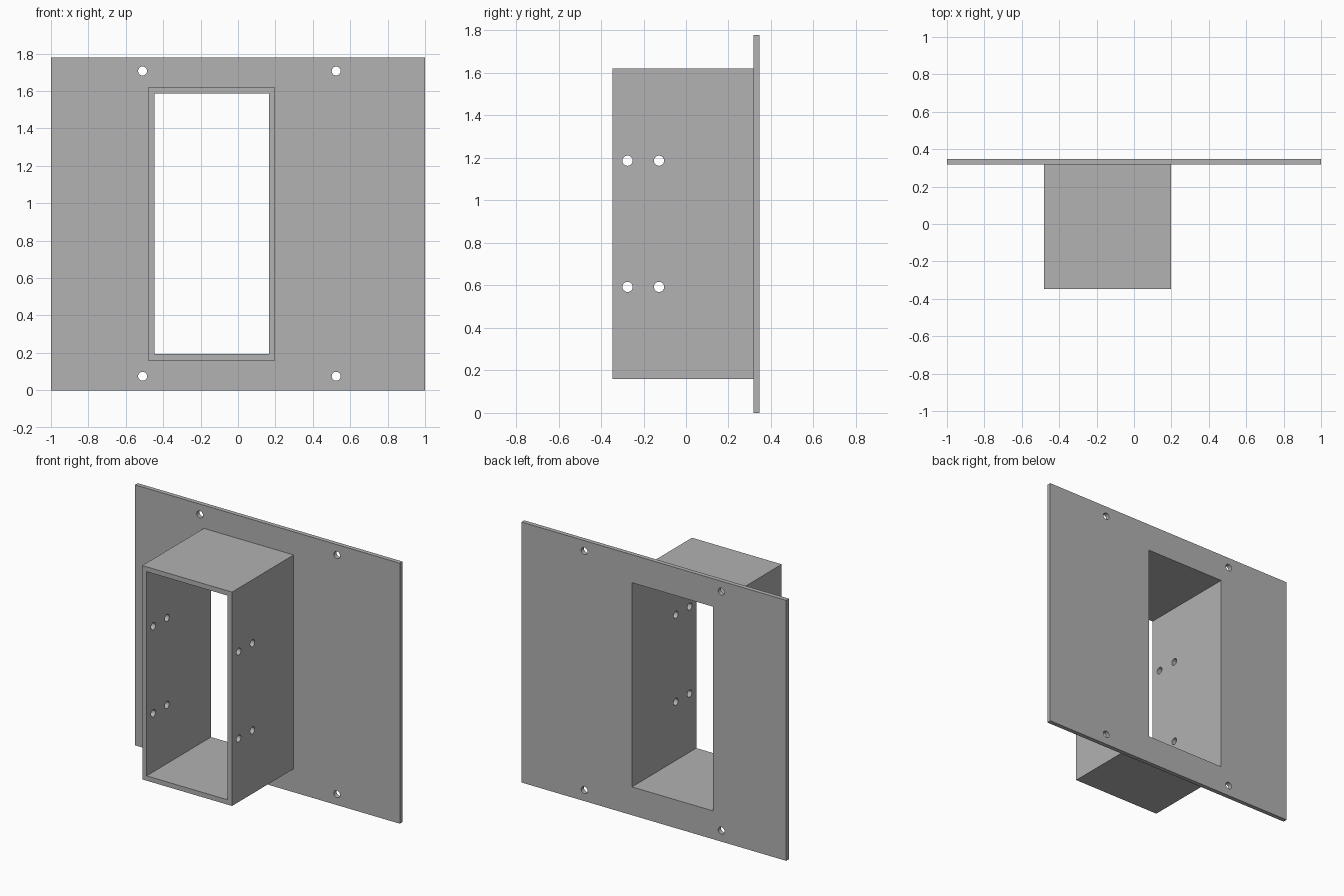
import bpy
import math
from mathutils import Vector

default = bpy.data.objects.get("Cube")
if default:
    bpy.data.objects.remove(default, do_unlink=True)

# Material
GREY = (0.445, 0.445, 0.445, 1)
grey = bpy.data.materials.new("plain grey")
grey.use_nodes = True
grey.diffuse_color = GREY
grey.node_tree.nodes["Principled BSDF"].inputs["Base Color"].default_value = GREY


def box(name, low, high):
    """Box between two opposite corners."""
    low, high = Vector(low), Vector(high)
    bpy.ops.mesh.primitive_cube_add(size=1, location=(low + high) / 2)
    ob = bpy.context.object
    ob.name = name
    ob.scale = high - low
    bpy.ops.object.transform_apply(location=True, rotation=True, scale=True)
    ob.data.materials.append(grey)
    return ob


def rod(center, length, rotation):
    """Round cutter for a drilled hole."""
    bpy.ops.mesh.primitive_cylinder_add(vertices=32, radius=HOLE_RADIUS, depth=length,
                                        location=center, rotation=rotation)
    ob = bpy.context.object
    ob.data.materials.append(grey)
    return ob


def combine(target, tool, operation):
    """Apply a boolean and discard the tool."""
    mod = target.modifiers.new(operation.title(), "BOOLEAN")
    mod.operation = operation
    mod.solver = "EXACT"
    mod.object = tool
    bpy.context.view_layer.objects.active = target
    bpy.ops.object.modifier_apply(modifier=mod.name)
    bpy.data.objects.remove(tool, do_unlink=True)


HALF_DEPTH = 0.347
PLATE_FRONT = 0.317
HEIGHT = 1.778
WALL = 0.033
HOLE_RADIUS = 0.024
LEFT, RIGHT, BOTTOM, TOP = -0.48, 0.198, 0.16, 1.62

# Flat mounting plate fused with the projecting sleeve
body = box("mounting_plate_with_sleeve", (-1, PLATE_FRONT, 0), (1, HALF_DEPTH, HEIGHT))
sleeve = box("sleeve", (LEFT, -HALF_DEPTH, BOTTOM), (RIGHT, PLATE_FRONT + 0.01, TOP))
combine(body, sleeve, "UNION")

# Rectangular passage through sleeve and plate
passage = box("passage", (LEFT + WALL, -1, BOTTOM + WALL), (RIGHT - WALL, 1, TOP - WALL))
combine(body, passage, "DIFFERENCE")

# Screw holes near the plate corners
for x in (-0.51, 0.525):
    for z in (0.075, 1.707):
        combine(body, rod((x, PLATE_FRONT, z), 0.2, (math.pi / 2, 0, 0)), "DIFFERENCE")

# Paired holes drilled through both sleeve sides
for y in (-0.275, -0.127):
    for z in (0.593, 1.187):
        combine(body, rod((0, y, z), 2, (0, math.pi / 2, 0)), "DIFFERENCE")

# Smooth hole walls, crisp sheet edges
bpy.ops.object.select_all(action="DESELECT")
body.select_set(True)
bpy.context.view_layer.objects.active = body
bpy.ops.object.shade_smooth_by_angle(angle=math.radians(30))
